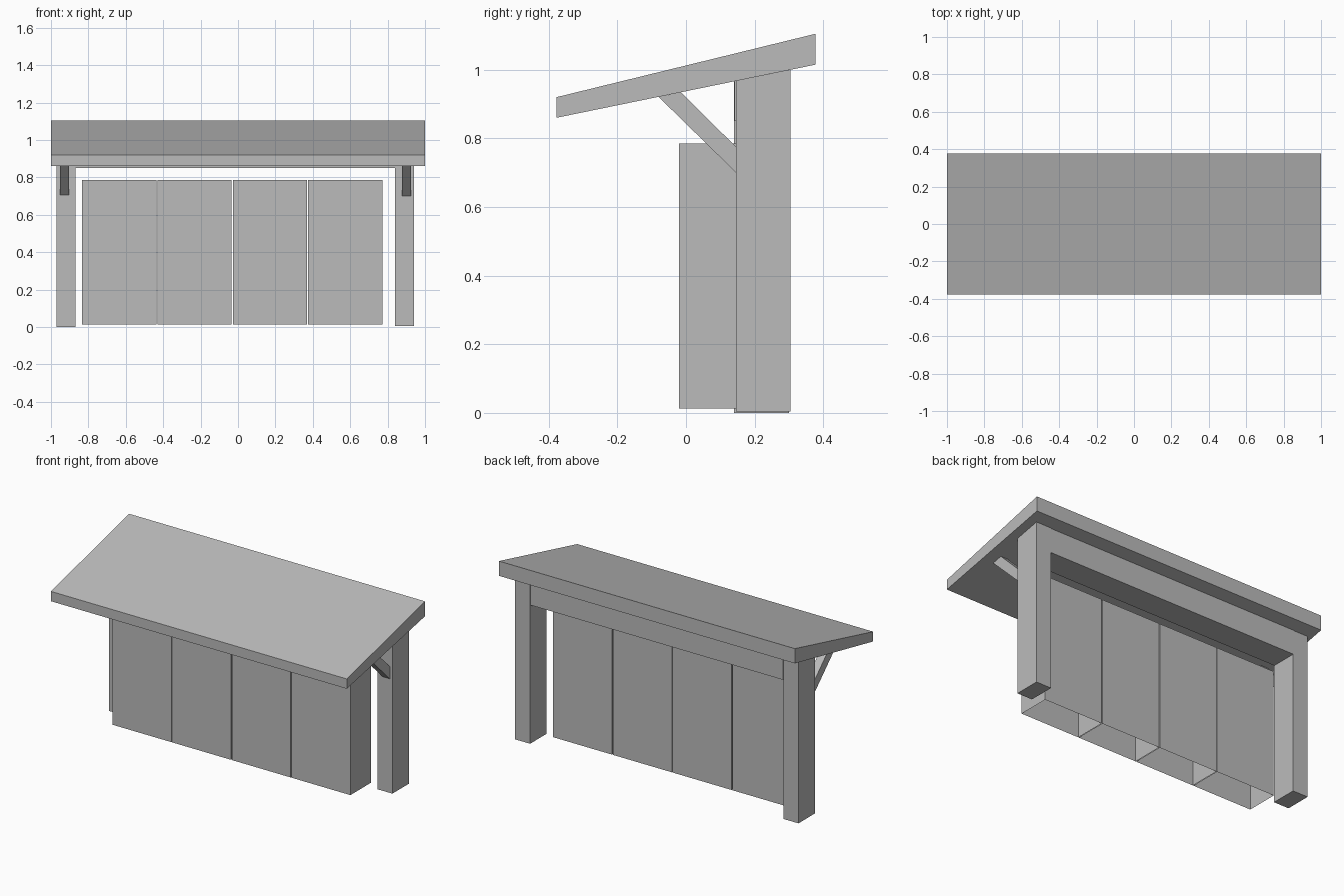
import bpy
import bmesh

cube = bpy.data.objects.get("Cube")
if cube:
    bpy.data.objects.remove(cube, do_unlink=True)

# One plain grey for everything
grey = bpy.data.materials.new("plain_grey")
grey.use_nodes = True
colour = (0.5, 0.5, 0.5, 1.0)
grey.diffuse_color = colour
grey.node_tree.nodes["Principled BSDF"].inputs["Base Color"].default_value = colour


def prism(name, x0, x1, profile, open_bottom=False):
    """Extrude a (y, z) side profile from x0 to x1."""
    bm = bmesh.new()
    side = bm.faces.new([bm.verts.new((x0, y, z)) for y, z in profile])
    ext = bmesh.ops.extrude_face_region(bm, geom=[side], use_keep_orig=True)
    verts = [v for v in ext["geom"] if isinstance(v, bmesh.types.BMVert)]
    bmesh.ops.translate(bm, verts=verts, vec=(x1 - x0, 0, 0))
    bmesh.ops.recalc_face_normals(bm, faces=bm.faces)
    if open_bottom:
        low = [f for f in bm.faces if f.normal.z < -0.9]
        bmesh.ops.delete(bm, geom=low, context="FACES_ONLY")
    mesh = bpy.data.meshes.new(name)
    bm.to_mesh(mesh)
    bm.free()
    mesh.materials.append(grey)
    obj = bpy.data.objects.new(name, mesh)
    bpy.context.collection.objects.link(obj)
    return obj


def under_roof(y):
    """Height of the sloping roof underside."""
    return 0.86 + (y + 0.378) * 0.205


def upright(y0, y1, z0):
    """Profile with a level foot and a top cut to the roof slope."""
    return [(y0, z0), (y1, z0), (y1, under_roof(y1)), (y0, under_roof(y0))]


# Tapered sloping roof slab
prism("roof", -1.0, 1.0,
      [(-0.378, 0.86), (0.378, 1.015), (0.378, 1.105), (-0.378, 0.92)])

# Posts and the beam between them
prism("right_post", -0.97, -0.868, upright(0.14, 0.30, 0.0))
prism("left_post", 0.84, 0.942, upright(0.145, 0.305, 0.004))
prism("cross_beam", -0.868, 0.84, upright(0.142, 0.302, 0.85))

# Diagonal braces from the posts to the roof
brace = [(0.146, 0.70), (0.146, 0.775),
         (-0.015, under_roof(-0.015)), (-0.08, under_roof(-0.08))]
prism("right_brace", -0.953, -0.904, brace)
prism("left_brace", 0.876, 0.924, brace)

# Row of four bins, open underneath
for i in range(4):
    x = -0.835 + i * 0.4035
    prism(f"bin_{i + 1}", x, x + 0.398,
          [(-0.02, 0.013), (0.177, 0.013), (0.177, 0.785), (-0.02, 0.785)],
          open_bottom=True)
